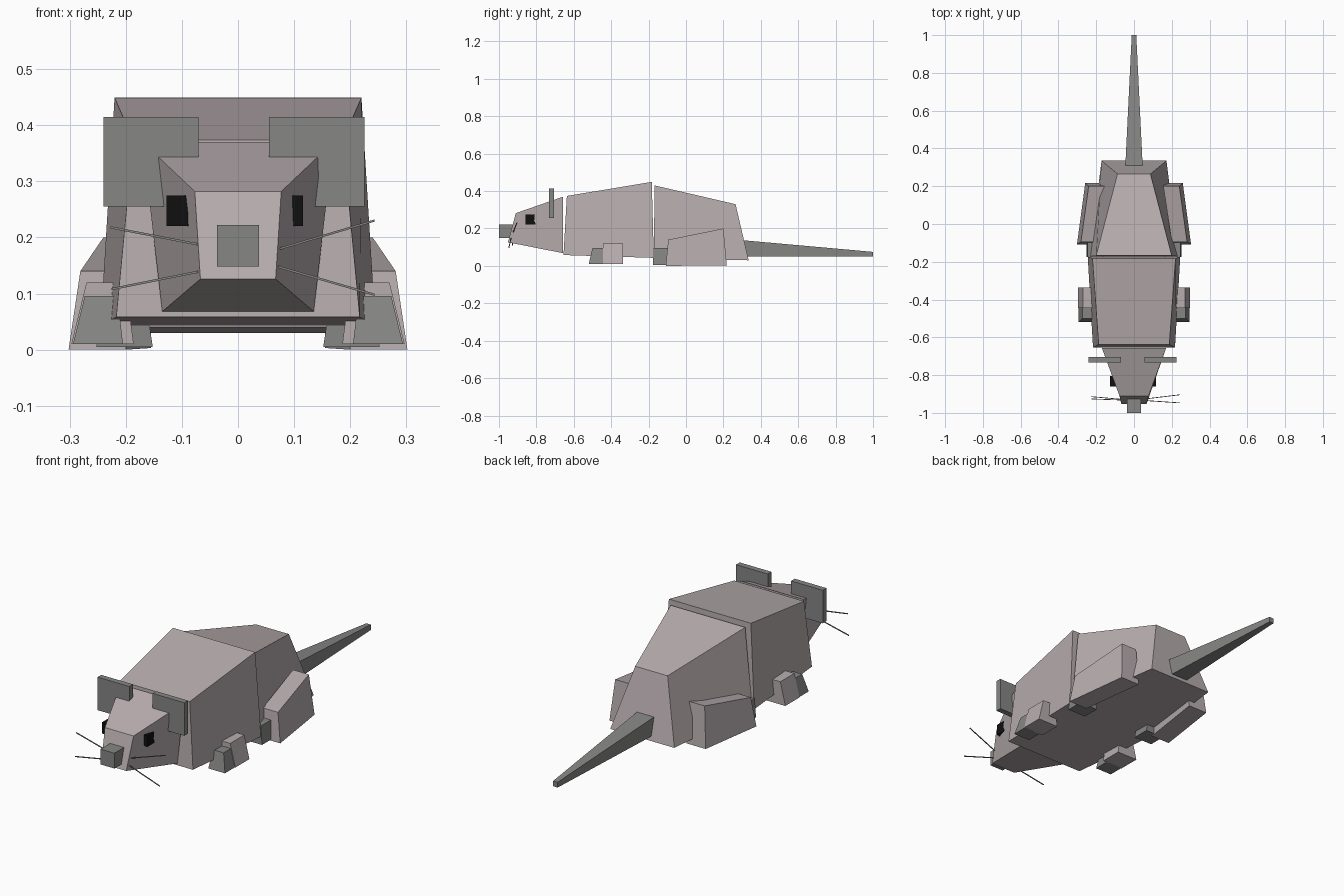
import bpy, bmesh
from mathutils import Vector

if "Cube" in bpy.data.objects:
    bpy.data.objects.remove(bpy.data.objects["Cube"])


def paint(name, rgb):
    m = bpy.data.materials.new(name)
    m.diffuse_color = (*rgb, 1)
    m.use_nodes = True
    m.node_tree.nodes["Principled BSDF"].inputs["Base Color"].default_value = m.diffuse_color
    return m


FUR = paint("fur", (0.48, 0.42, 0.43))
SKIN = paint("skin", (0.24, 0.24, 0.235))
BLACK = paint("black", (0.005, 0.005, 0.005))


def block(name, front, back, mat):
    """Six-sided block lofted between two four-point rings."""
    bm = bmesh.new()
    a = [bm.verts.new(p) for p in front]
    b = [bm.verts.new(p) for p in back]
    bm.faces.new(a)
    bm.faces.new(b[::-1])
    for i in range(4):
        j = (i + 1) % 4
        bm.faces.new((a[i], b[i], b[j], a[j]))
    bmesh.ops.recalc_face_normals(bm, faces=bm.faces)
    me = bpy.data.meshes.new(name)
    bm.to_mesh(me)
    bm.free()
    me.materials.append(mat)
    ob = bpy.data.objects.new(name, me)
    bpy.context.collection.objects.link(ob)
    return ob


def ring(top, bottom):
    """Centred ring; top and bottom are (half width, y, z)."""
    (wt, yt, zt), (wb, yb, zb) = top, bottom
    return [(-wb, yb, zb), (wb, yb, zb), (wt, yt, zt), (-wt, yt, zt)]


def side_ring(s, bottom, top):
    """Off-centre ring; bottom and top are (inner x, outer x, y, z)."""
    (bi, bo, by, bz), (ti, to, ty, tz) = bottom, top
    return [(s * bi, by, bz), (s * bo, by, bz), (s * to, ty, tz), (s * ti, ty, tz)]


def box(name, x0, x1, y0, y1, z0, z1, mat):
    q = [(x0, z0), (x1, z0), (x1, z1), (x0, z1)]
    return block(name, [(x, y0, z) for x, z in q], [(x, y1, z) for x, z in q], mat)


# head and two body sections
block("head", ring((0.077, -0.91, 0.282), (0.067, -0.952, 0.126)),
      ring((0.17, -0.657, 0.37), (0.135, -0.657, 0.068)), FUR)
block("chest", ring((0.187, -0.637, 0.374), (0.217, -0.655, 0.058)),
      ring((0.22, -0.183, 0.449), (0.245, -0.172, 0.043)), FUR)
block("rump", ring((0.2, -0.168, 0.43), (0.235, -0.172, 0.04)),
      ring((0.087, 0.265, 0.33), (0.172, 0.335, 0.03)), FUR)

# tail and nose
block("tail", ring((0.046, 0.305, 0.137), (0.046, 0.305, 0.05)),
      ring((0.012, 1.0, 0.075), (0.012, 1.0, 0.049)), SKIN)
box("nose", -0.037, 0.037, -1.0, -0.925, 0.148, 0.222, SKIN)

# ears and eyes
for side, x in (("left", -0.155), ("right", 0.14)):
    box("ear_" + side, x - 0.085, x + 0.085, -0.733, -0.705, 0.255, 0.415, SKIN)
for side, x in (("left", -0.099), ("right", 0.088)):
    box("eye_" + side, x - 0.028, x + 0.028, -0.859, -0.805, 0.22, 0.275, BLACK)

# whiskers
for i, (p, q) in enumerate([
        ((0.068, -0.925, 0.178), (0.243, -0.904, 0.23)),
        ((0.064, -0.935, 0.15), (0.243, -0.947, 0.098)),
        ((-0.068, -0.928, 0.187), (-0.227, -0.914, 0.218)),
        ((-0.066, -0.932, 0.14), (-0.225, -0.926, 0.108))]):
    offs = [Vector((0, a * 0.002, b * 0.002)) for a, b in ((-1, -1), (1, -1), (1, 1), (-1, 1))]
    block(f"whisker_{i + 1}", [Vector(p) + o for o in offs],
          [Vector(q) + o for o in offs], SKIN)

# legs and feet
for side, s in (("left", -1), ("right", 1)):
    block("front_leg_" + side,
          side_ring(s, (0.186, 0.297, -0.445, 0.01), (0.2, 0.27, -0.445, 0.12)),
          side_ring(s, (0.186, 0.297, -0.337, 0.01), (0.2, 0.27, -0.337, 0.12)), FUR)
    block("front_foot_" + side,
          side_ring(s, (0.205, 0.294, -0.52, 0.01), (0.215, 0.273, -0.5, 0.096)),
          side_ring(s, (0.205, 0.294, -0.44, 0.01), (0.215, 0.273, -0.44, 0.096)), SKIN)
    block("hind_leg_" + side,
          side_ring(s, (0.2, 0.302, -0.108, 0.0), (0.2, 0.281, -0.095, 0.14)),
          side_ring(s, (0.155, 0.258, 0.218, 0.003), (0.155, 0.24, 0.2, 0.2)), FUR)
    block("hind_foot_" + side,
          side_ring(s, (0.152, 0.252, -0.176, 0.005), (0.165, 0.246, -0.176, 0.095)),
          side_ring(s, (0.152, 0.252, -0.09, 0.005), (0.165, 0.246, -0.09, 0.095)), SKIN)
